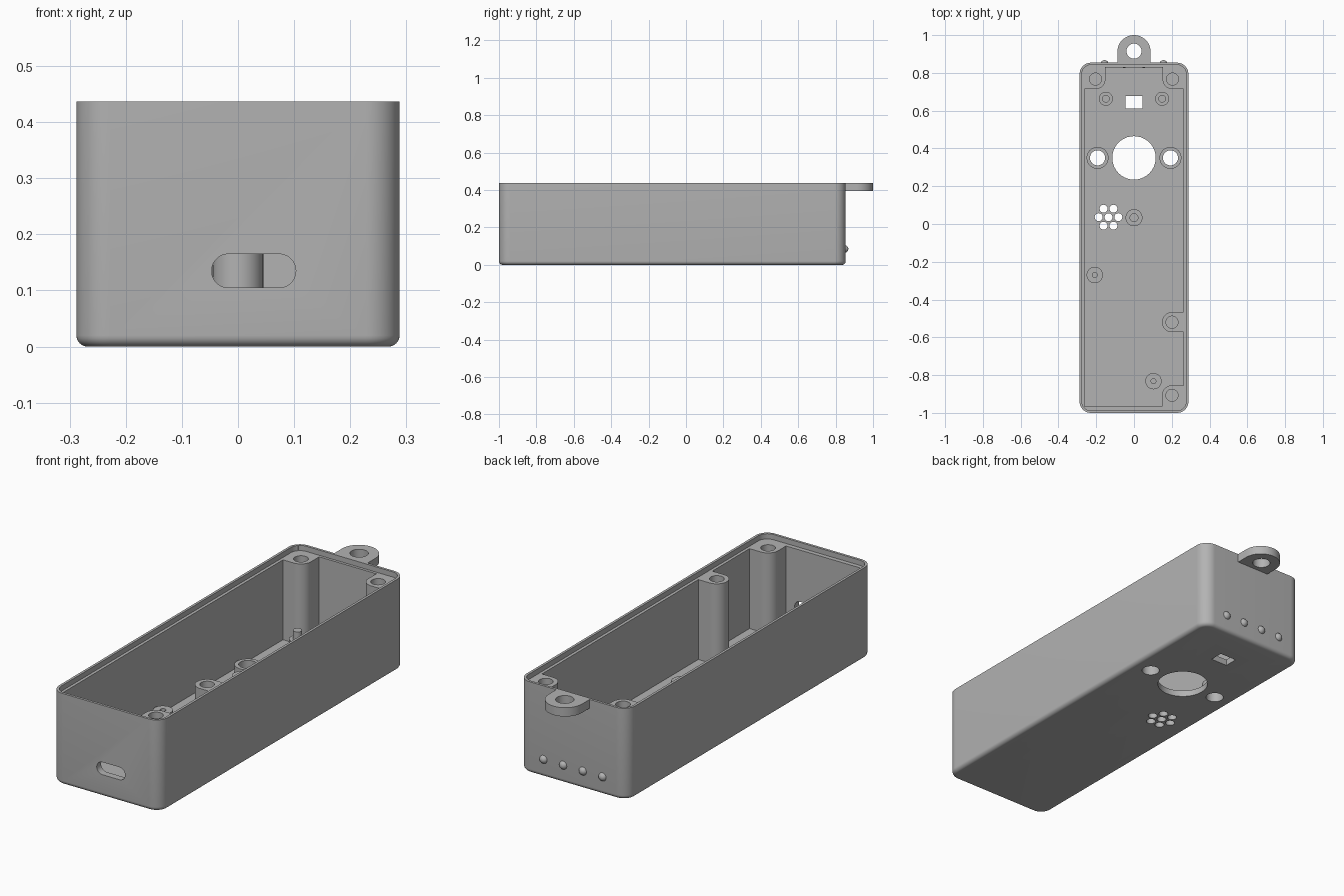
import bpy, bmesh, math
from mathutils import Matrix

cube = bpy.data.objects.get("Cube")
if cube:
    bpy.data.objects.remove(cube, do_unlink=True)

grey = bpy.data.materials.new("plain grey")
grey.use_nodes = True
colour = (0.45, 0.45, 0.45, 1)
grey.diffuse_color = colour
grey.node_tree.nodes["Principled BSDF"].inputs["Base Color"].default_value = colour

TOP, LEDGE, FLOOR = 0.437, 0.412, 0.03


def outline(x0, x1, y0, y1, radii, steps=14):
    """Rounded rectangle; radii run anticlockwise from the +x +y corner."""
    points = []
    for i, r in enumerate(radii):
        sx, sy = ((1, 1), (-1, 1), (-1, -1), (1, -1))[i]
        cx = (x1 if sx > 0 else x0) - sx * r
        cy = (y1 if sy > 0 else y0) - sy * r
        for k in range(steps + 1 if r else 1):
            a = (i + k / steps) * math.pi / 2
            p = (cx + r * math.cos(a), cy + r * math.sin(a)) if r else (cx, cy)
            if not points or math.dist(p, points[-1]) > 1e-5:
                points.append(p)
    if math.dist(points[0], points[-1]) < 1e-5:
        points.pop()
    return points


def prism(name, points, z0, z1, fillet=0, matrix=None):
    bm = bmesh.new()
    base = bm.faces.new([bm.verts.new((x, y, z0)) for x, y in points])
    rim = list(base.edges)
    up = bmesh.ops.extrude_face_region(bm, geom=[base], use_keep_orig=True)["geom"]
    bmesh.ops.translate(bm, vec=(0, 0, z1 - z0),
                        verts=[v for v in up if isinstance(v, bmesh.types.BMVert)])
    if fillet:
        bmesh.ops.bevel(bm, geom=rim, offset=fillet, segments=6, profile=0.5, affect='EDGES')
    bmesh.ops.recalc_face_normals(bm, faces=bm.faces)
    if matrix:
        bm.transform(matrix)
    mesh = bpy.data.meshes.new(name)
    bm.to_mesh(mesh)
    bm.free()
    mesh.materials.append(grey)
    obj = bpy.data.objects.new(name, mesh)
    bpy.context.collection.objects.link(obj)
    return obj


def disc(x, y, r):
    return outline(x - r, x + r, y - r, y + r, [r] * 4, 10)


def rod(name, x, y, r, z0, z1):
    return prism(name, disc(x, y, r), z0, z1)


def cut(obj, cutter):
    cutter.hide_render = True
    mod = obj.modifiers.new("cut", 'BOOLEAN')
    mod.operation, mod.solver, mod.object = 'DIFFERENCE', 'EXACT', cutter
    bpy.context.view_layer.objects.active = obj
    bpy.ops.object.modifier_apply(modifier=mod.name)
    bpy.data.objects.remove(cutter, do_unlink=True)


parts = []

# Open case with a rounded bottom edge, cavity and stepped rim
case = prism("case", outline(-0.288, 0.288, -1, 0.854, [0.06] * 4), 0, TOP, fillet=0.02)
cut(case, prism("cavity", outline(-0.262, 0.262, -0.967, 0.829, [0] * 4), FLOOR, 0.6))
cut(case, prism("rim_step", outline(-0.276, 0.276, -0.988, 0.842, [0.048] * 4), LEDGE, 0.6))
parts.append(case)

# Floor openings: large hole, two side holes, window and grille
cut(case, rod("large_hole", 0, 0.35, 0.115, -0.1, 0.1))
for side in (-1, 1):
    cut(case, rod("side_hole", side * 0.193, 0.35, 0.04, -0.1, 0.1))
cut(case, prism("window", outline(-0.044, 0.044, 0.611, 0.677, [0] * 4), -0.1, 0.1))
grille = [(0, 0)] + [(0.052 * math.cos(k * math.pi / 3), 0.052 * math.sin(k * math.pi / 3))
                     for k in range(6)]
for dx, dy in grille:
    cut(case, rod("grille_hole", dx - 0.135, dy + 0.036, 0.021, -0.1, 0.1))

# Port slot through the front wall
cut(case, prism("port_slot", outline(-0.047, 0.103, 0.105, 0.165, [0.03] * 4), 0.9, 1.1,
                matrix=Matrix.Rotation(math.pi / 2, 4, 'X')))

# Tall screw posts merged into the walls: centre, outline limits, rounded corners
R = 0.053
posts = {
    "back_left_post": (0.204, 0.767, 0.151, 0.265, 0.714, 0.833, [0, 0, R, 0]),
    "back_right_post": (-0.204, 0.767, -0.265, -0.151, 0.714, 0.833, [0, 0, 0, R]),
    "middle_post": (0.201, -0.52, 0.148, 0.27, -0.573, -0.467, [0, R, R, 0]),
    "front_post": (0.201, -0.907, 0.148, 0.265, -0.97, -0.854, [0, R, 0, 0]),
}
for name, (x, y, x0, x1, y0, y1, radii) in posts.items():
    post = prism(name, outline(x0, x1, y0, y1, radii), 0.025, LEDGE)
    cut(post, rod("screw_hole", x, y, 0.032, 0.12, 0.6))
    parts.append(post)

# Standoffs on the floor with screw holes
for name, x, y, r, hole, top in (
        ("centre_standoff", 0, 0.033, 0.045, 0.021, 0.19),
        ("right_standoff", -0.208, -0.27, 0.043, 0.013, 0.085),
        ("front_standoff", 0.103, -0.832, 0.043, 0.013, 0.085)):
    standoff = rod(name, x, y, r, 0.025, top)
    cut(standoff, rod("pilot_hole", x, y, hole, 0.04, 0.6))
    parts.append(standoff)

# Collars round the side holes, and pegs on shoulders
for side, word in ((1, "left"), (-1, "right")):
    collar = rod(word + "_collar", side * 0.193, 0.35, 0.058, 0.025, 0.07)
    cut(collar, rod("collar_hole", side * 0.193, 0.35, 0.04, 0, 0.2))
    parts.append(collar)
    parts.append(rod(word + "_peg_shoulder", side * 0.149, 0.663, 0.037, 0.025, 0.085))
    parts.append(rod(word + "_peg", side * 0.149, 0.663, 0.02, 0.08, 0.126))

# Hanging tab with an eyelet
tab = prism("hanging_tab", outline(-0.088, 0.088, 0.843, 1, [0.088, 0.088, 0, 0]), 0.395, TOP)
cut(tab, rod("eyelet", 0, 0.915, 0.04, 0.3, 0.6))
parts.append(tab)

# Row of domes on the back wall
for k in range(4):
    bpy.ops.mesh.primitive_uv_sphere_add(segments=24, ring_count=12, radius=0.021,
                                         location=((k - 1.5) * 0.104, 0.847, 0.085))
    dome = bpy.context.object
    dome.name = "back_dome"
    dome.data.materials.append(grey)
    parts.append(dome)

# Smooth curved walls, crisp edges
bpy.ops.object.select_all(action='DESELECT')
for part in parts:
    part.select_set(True)
bpy.context.view_layer.objects.active = case
bpy.ops.object.shade_smooth_by_angle(angle=math.radians(35))
